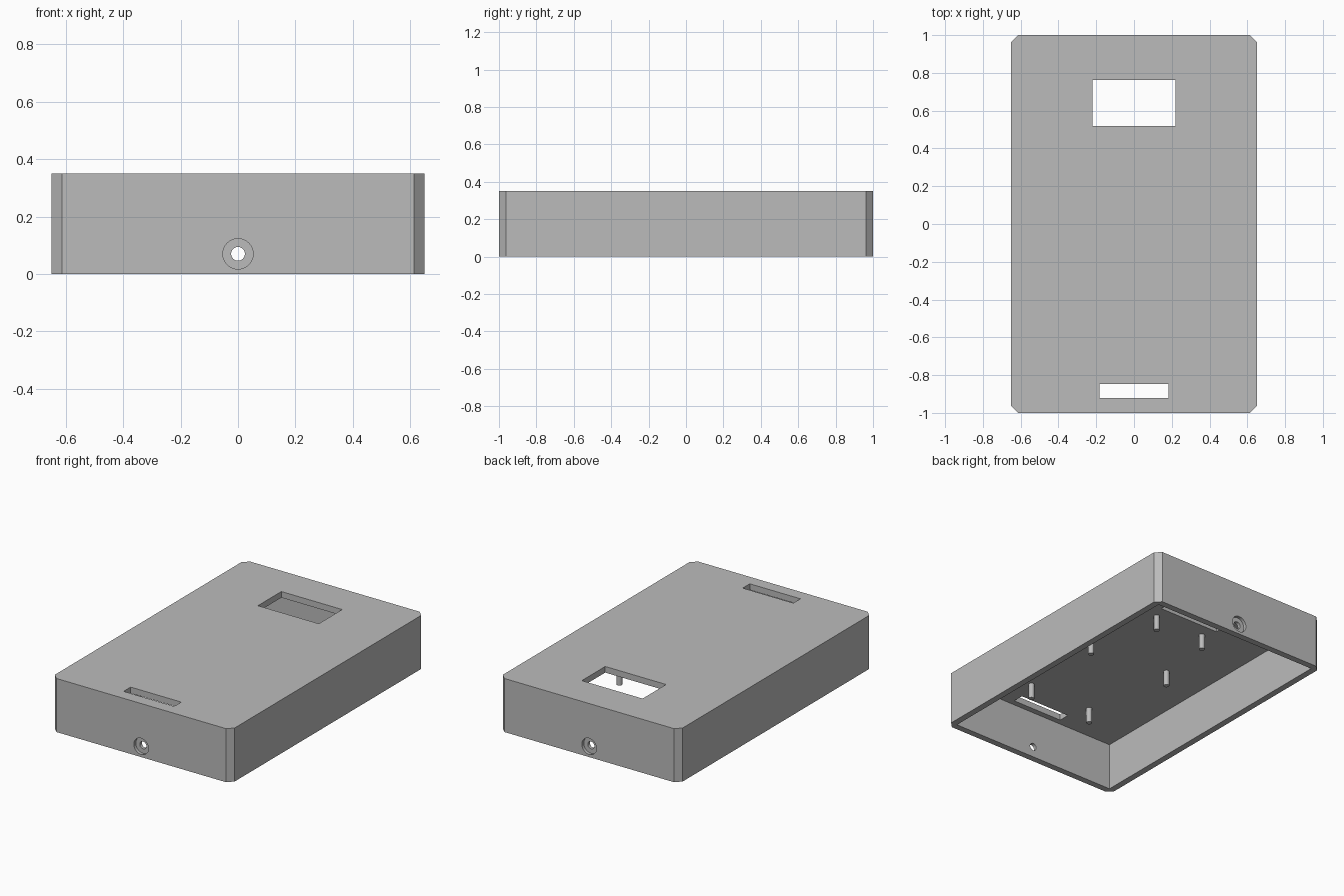
import bpy, bmesh, math
from mathutils import Matrix

if "Cube" in bpy.data.objects:
    bpy.data.objects.remove(bpy.data.objects["Cube"])

gray = bpy.data.materials.new("plain gray")
gray.diffuse_color = (0.5, 0.5, 0.5, 1)
gray.use_nodes = True
gray.node_tree.nodes["Principled BSDF"].inputs["Base Color"].default_value = gray.diffuse_color


def make_object(name, bm):
    bmesh.ops.recalc_face_normals(bm, faces=bm.faces)
    mesh = bpy.data.meshes.new(name)
    bm.to_mesh(mesh)
    bm.free()
    mesh.materials.append(gray)
    ob = bpy.data.objects.new(name, mesh)
    bpy.context.collection.objects.link(ob)
    return ob


def box(name, x0, x1, y0, y1, z0, z1, chamfer=0):
    bm = bmesh.new()
    bmesh.ops.create_cube(bm, size=1)
    for v in bm.verts:
        v.co = (x1 if v.co.x > 0 else x0, y1 if v.co.y > 0 else y0, z1 if v.co.z > 0 else z0)
    if chamfer:
        upright = [e for e in bm.edges if abs(e.verts[0].co.z - e.verts[1].co.z) > 1e-4]
        bmesh.ops.bevel(bm, geom=upright, offset=chamfer, segments=1, affect='EDGES')
    return make_object(name, bm)


def cylinder(name, r, depth, centre, along_y=False, sides=32):
    bm = bmesh.new()
    m = Matrix.Translation(centre)
    if along_y:
        m = m @ Matrix.Rotation(math.pi / 2, 4, 'X')
    bmesh.ops.create_cone(bm, cap_ends=True, segments=sides, radius1=r, radius2=r, depth=depth, matrix=m)
    return make_object(name, bm)


def cut(target, cutter):
    mod = target.modifiers.new("cut", 'BOOLEAN')
    mod.operation, mod.solver, mod.object = 'DIFFERENCE', 'EXACT', cutter
    bpy.context.view_layer.objects.active = target
    bpy.ops.object.modifier_apply(modifier=mod.name)
    bpy.data.objects.remove(cutter, do_unlink=True)


def smooth(ob):
    bpy.ops.object.select_all(action='DESELECT')
    ob.select_set(True)
    bpy.context.view_layer.objects.active = ob
    bpy.ops.object.shade_smooth_by_angle(angle=math.radians(30))


W, L, H, T = 0.65, 1.0, 0.35, 0.042
CEILING = 0.31

# Case: chamfered block hollowed from below
case = box("case_shell", -W, W, -L, L, 0, H, 0.037)
cut(case, box("cavity", -W + T, W - T, -L + T, L - T, -0.1, CEILING))

# Display window and narrow slot in the top
cut(case, box("window_cutter", -0.22, 0.22, 0.52, 0.762, 0.2, 0.5))
cut(case, box("slot_cutter", -0.183, 0.183, -0.92, -0.847, 0.2, 0.5))

# Screw holes with counterbores at both ends
cut(case, cylinder("hole_cutter", 0.024, 3, (0, 0, 0.07), True))
for s in (-1, 1):
    cut(case, cylinder("counterbore_cutter", 0.053, 0.04, (0, s * L, 0.07), True))
smooth(case)

# Six mounting posts hanging from the ceiling
for row, (x, y) in enumerate([(0.18, 0.43), (0.30, -0.05), (0.23, -0.70)], 1):
    for side, s in (("left", -1), ("right", 1)):
        post = cylinder(f"post_{side}_{row}", 0.018, 0.11, (s * x, y, 0.265), sides=24)
        smooth(post)
